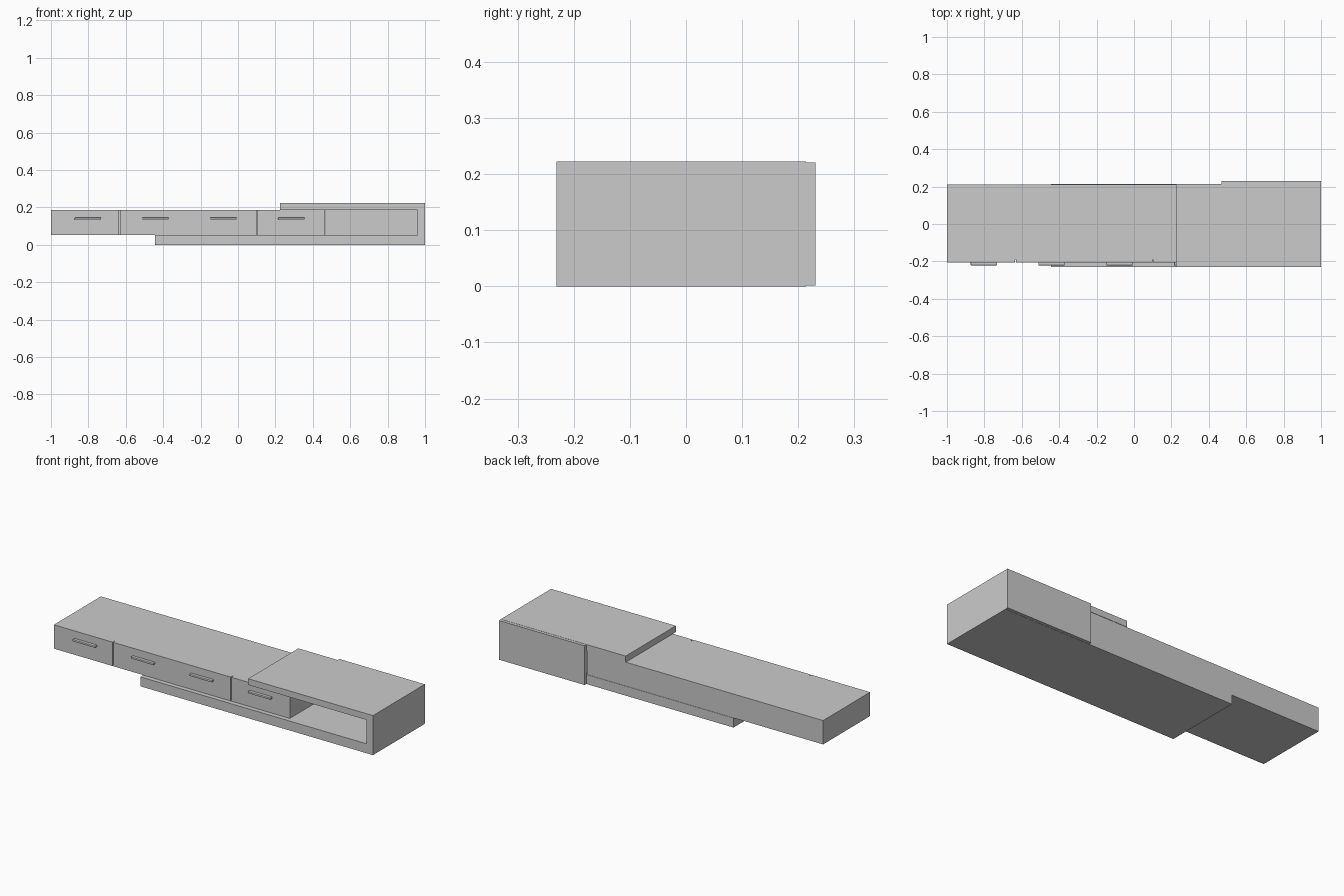
import bpy
import bmesh

if "Cube" in bpy.data.objects:
    bpy.data.objects.remove(bpy.data.objects["Cube"])


def box(name, x0, x1, y0, y1, z0, z1, bevel=0.0):
    """Axis-aligned box from its limits, optionally bevelled."""
    bm = bmesh.new()
    bmesh.ops.create_cube(bm, size=1)
    for v in bm.verts:
        v.co.x = x1 if v.co.x > 0 else x0
        v.co.y = y1 if v.co.y > 0 else y0
        v.co.z = z1 if v.co.z > 0 else z0
    if bevel:
        bmesh.ops.bevel(bm, geom=bm.edges[:], offset=bevel, segments=2,
                        profile=0.5, affect='EDGES')
    return finish(name, bm)


def finish(name, bm):
    bmesh.ops.recalc_face_normals(bm, faces=bm.faces[:])
    mesh = bpy.data.meshes.new(name)
    bm.to_mesh(mesh)
    bm.free()
    obj = bpy.data.objects.new(name, mesh)
    bpy.context.collection.objects.link(obj)
    return obj


# Wrap-around frame: one C-shaped profile in xz, extruded through the depth
Z_LOW, Z_HIGH, FRONT, BACK = 0.053, 0.187, -0.231, 0.214
profile = [(-0.445, 0), (1, 0), (1, 0.222), (0.225, 0.222),
           (0.225, Z_HIGH), (0.96, Z_HIGH), (0.96, Z_LOW), (-0.445, Z_LOW)]
bm = bmesh.new()
face = bm.faces.new([bm.verts.new((x, FRONT, z)) for x, z in profile])
ext = bmesh.ops.extrude_face_region(bm, geom=[face])
for v in ext['geom']:
    if isinstance(v, bmesh.types.BMVert):
        v.co.y = BACK
finish("wrap_frame", bm)

# Panel closing the back of the open niche
box("niche_back_panel", 0.468, 1, BACK, 0.231, 0.001, 0.221)

# Long drawer carcass
box("drawer_carcass", -1, 0.465, -0.19, 0.212, Z_LOW, Z_HIGH)

# Drawer fronts with a narrow gap between them
seams = [-1, -0.633, 0.1, 0.465]
GAP = 0.002
for i in range(3):
    x0 = seams[i] + (GAP if i > 0 else 0)
    x1 = seams[i + 1] - (GAP if i < 2 else 0)
    box(f"drawer_front_{i + 1}", x0, x1, -0.205, -0.19, Z_LOW, Z_HIGH)

# Slim bar handles, the wide middle drawer carries two
for i, x in enumerate((-0.803, -0.441, -0.078, 0.285)):
    box(f"handle_{i + 1}", x - 0.07, x + 0.07, -0.221, -0.203, 0.134, 0.145, 0.002)
